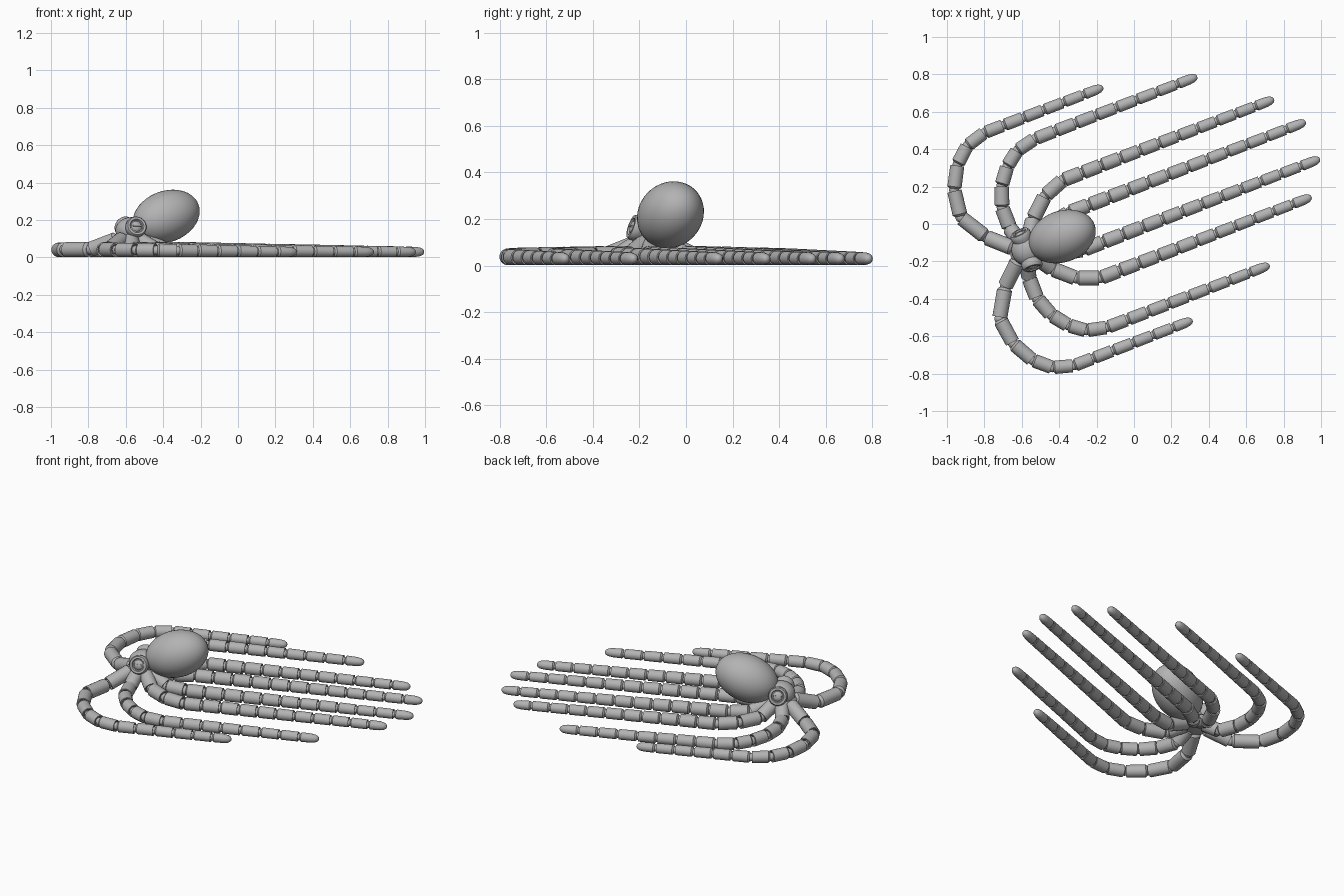
import bpy, bmesh, math
from mathutils import Vector, Matrix

if "Cube" in bpy.data.objects:
    bpy.data.objects.remove(bpy.data.objects["Cube"])

grey = bpy.data.materials.new("plain_grey")
grey.use_nodes = True
grey.diffuse_color = (0.45, 0.45, 0.45, 1)
grey.node_tree.nodes["Principled BSDF"].inputs["Base Color"].default_value = grey.diffuse_color

# Body frame: +x runs along the swept arms, origin under the head
FRAME = Matrix.Translation((-0.58, -0.142, 0)) @ Matrix.Rotation(math.radians(21), 4, "Z")


def finish(bm, name):
    bmesh.ops.recalc_face_normals(bm, faces=bm.faces)
    bm.transform(FRAME)
    mesh = bpy.data.meshes.new(name)
    bm.to_mesh(mesh)
    bm.free()
    mesh.materials.append(grey)
    obj = bpy.data.objects.new(name, mesh)
    bpy.context.collection.objects.link(obj)
    bpy.ops.object.select_all(action="DESELECT")
    obj.select_set(True)
    bpy.context.view_layer.objects.active = obj
    bpy.ops.object.shade_smooth_by_angle(angle=math.radians(40))
    return obj


def placed(centre, axis, size):
    """Matrix that stretches along an axis, which becomes local z."""
    turn = Vector(axis).to_track_quat("Z", "Y").to_matrix().to_4x4()
    return Matrix.Translation(centre) @ turn @ Matrix.Diagonal((*size, 1))


def ball(bm, matrix, sides=16):
    bmesh.ops.create_uvsphere(bm, u_segments=sides, v_segments=sides // 2, radius=1, matrix=matrix)


def lathe(bm, matrix, profile, sides=20, closed=False):
    """Revolve (radius, height) points about local z."""
    rings = []
    for r, h in profile:
        rings.append([bm.verts.new(matrix @ Vector((r * math.cos(a), r * math.sin(a), h)))
                      for a in (math.tau * k / sides for k in range(sides))])
    pairs = list(zip(rings, rings[1:]))
    if closed:
        pairs.append((rings[-1], rings[0]))
    for low, high in pairs:
        for k in range(sides):
            n = (k + 1) % sides
            bm.faces.new((low[k], low[n], high[n], high[k]))
    if not closed:
        bm.faces.new(rings[0][::-1])
        bm.faces.new(rings[-1])


# Arm link: chamfered back end, cupped front end
LINK = [(0.7, 0.04), (1, 0.12), (0.98, 0.95), (0.82, 0.95), (0.6, 0.86)]
TIP = [(0.7, 0.04), (1, 0.12), (0.95, 0.6), (0.8, 0.83), (0.5, 0.96), (0.2, 1)]


def arm(name, bends, reach, side):
    # Bent part from given joints, then an even straight run
    joints = [Vector(p) for p in bends]
    start = joints[-1]
    count = round((reach - start.x) / 0.113)
    for k in range(1, count + 1):
        joints.append(Vector((start.x + (reach - start.x) * k / count, start.y)))
    last = len(joints) - 1
    radii = [0.042 - 0.015 * k / last for k in range(last + 1)]
    points = [Vector((p.x, side * p.y, r + 0.002)) for p, r in zip(joints, radii)]
    points[0].z = 0.1
    bm = bmesh.new()
    for k in range(last):
        r = radii[k]
        step = points[k + 1] - points[k]
        if k:
            ball(bm, placed(points[k], step, (r * 0.72,) * 3), 12)
        lathe(bm, placed(points[k], step, (r, r, step.length)), TIP if k == last - 1 else LINK)
    finish(bm, name)


ARMS = {
    "front_arm": ([(-.05, .03), (-.17, .14), (-.26, .29), (-.24, .44), (-.175, .56),
                   (-.09, .635), (.02, .667), (.13, .667)], .7),
    "front_middle_arm": ([(-.01, .05), (-.035, .14), (-.035, .26), (.005, .37), (.07, .455),
                          (.15, .515), (.26, .54)], 1.19),
    "back_middle_arm": ([(.03, .04), (.095, .14), (.2, .235), (.32, .28)], 1.53),
    "back_arm": ([(.05, .02), (.17, .08), (.29, .106)], 1.645),
}
for name, (bends, reach) in ARMS.items():
    for label, side in (("right", 1), ("left", -1)):
        arm(label + "_" + name, bends, reach, side)

# Mantle, tilted up toward the rear
bm = bmesh.new()
ball(bm, placed((0.21, 0, 0.218), (0.94, 0, 0.34), (0.137, 0.137, 0.19)), 40)
finish(bm, "mantle")

# Head and the collar that the arms hang from
bm = bmesh.new()
ball(bm, placed((0.01, 0, 0.145), (0, 0, 1), (0.085, 0.085, 0.07)), 28)
finish(bm, "head")
bm = bmesh.new()
lathe(bm, Matrix.Identity(4), [(0.05, 0.07), (0.08, 0.08), (0.085, 0.11), (0.06, 0.14)], 24)
finish(bm, "arm_collar")

# Eyes: raised socket, rim, eyeball and slit pupil
for label, side in (("right", 1), ("left", -1)):
    out = Vector((-0.1, side, 0.35)).normalized()
    centre = Vector((0.005, side * 0.085, 0.163))
    at = placed(centre, out, (1, 1, 1))
    bm = bmesh.new()
    lathe(bm, at, [(0.05, -0.04), (0.056, -0.01), (0.056, 0.008), (0.05, 0.018),
                   (0.038, 0.018), (0.034, 0.01)], 28)
    finish(bm, label + "_eye_socket")
    bm = bmesh.new()
    ball(bm, at @ Matrix.Diagonal((0.033, 0.033, 0.022, 1)), 20)
    finish(bm, label + "_eyeball")
    bm = bmesh.new()
    bmesh.ops.create_cube(bm, size=1, matrix=at @ Matrix.Translation((0, 0, 0.02)) @ Matrix.Diagonal((0.045, 0.008, 0.008, 1)))
    finish(bm, label + "_pupil")
